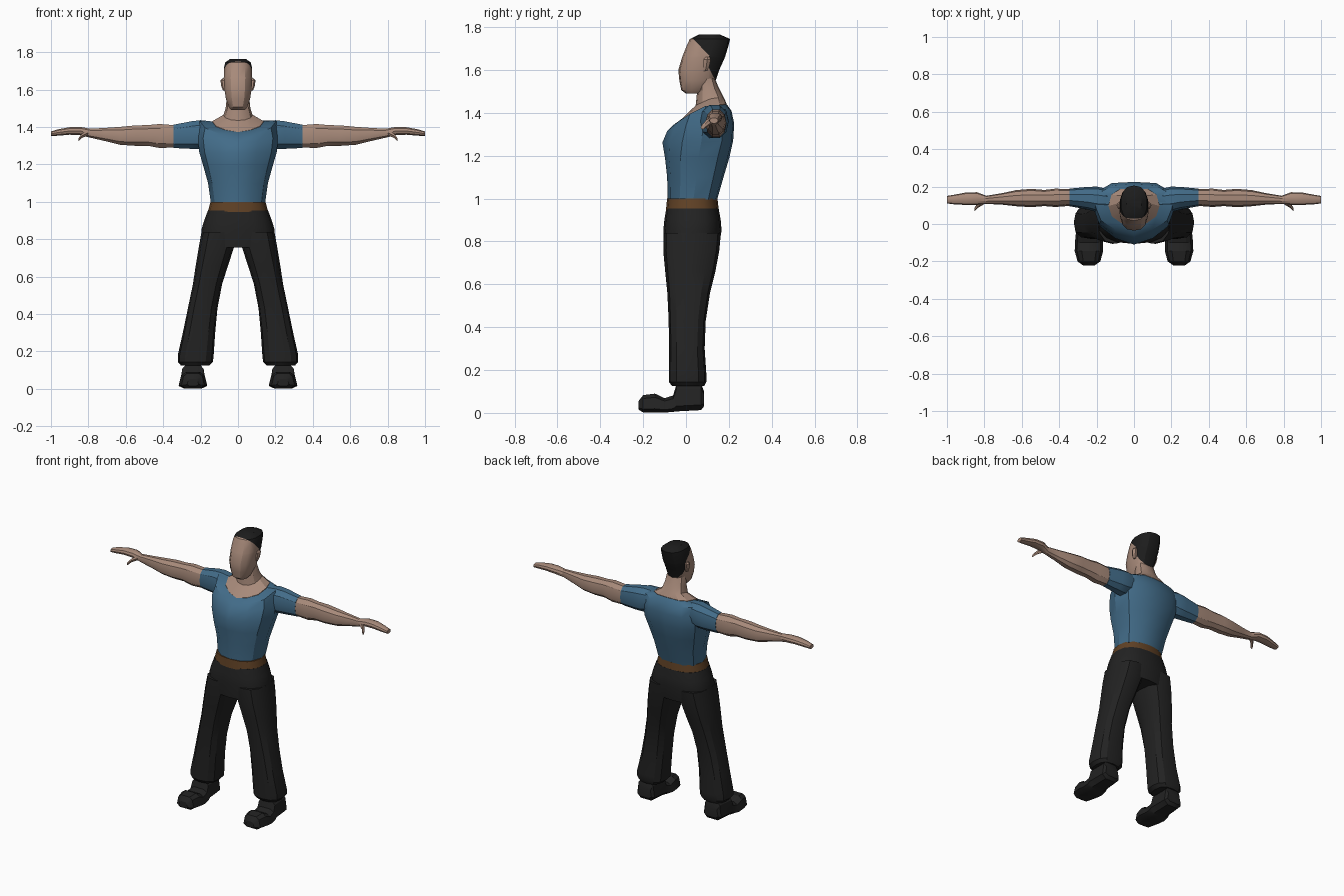
import bpy, bmesh, math
from mathutils import Vector

if "Cube" in bpy.data.objects:
    bpy.data.objects.remove(bpy.data.objects["Cube"])


def material(name, rgb):
    m = bpy.data.materials.new(name)
    m.diffuse_color = (*rgb, 1)
    m.use_nodes = True
    m.node_tree.nodes["Principled BSDF"].inputs["Base Color"].default_value = m.diffuse_color
    return m


SKIN = material("skin", (0.39, 0.255, 0.195))
SHIRT = material("blue_shirt", (0.055, 0.15, 0.25))
DARK = material("black_cloth", (0.016, 0.016, 0.016))
HAIR = material("black_hair", (0.012, 0.012, 0.012))
BELT = material("brown_belt", (0.115, 0.052, 0.018))


def unit_ring(n, e=2.0, turn=0.0):
    """Rounded-box cross-section in the -1..1 square."""
    pts = []
    for i in range(n):
        a = 2 * math.pi * (i + turn) / n
        c, s = math.cos(a), math.sin(a)
        pts.append((math.copysign(abs(c) ** (2 / e), c), math.copysign(abs(s) ** (2 / e), s)))
    return pts


def loft(name, rings, mat, cuts=(), rule=None, second=None):
    """Skin a list of point rings; optional cut planes and a colour rule."""
    bm = bmesh.new()
    vs = [[bm.verts.new(p) for p in r] for r in rings]
    n = len(rings[0])
    for a, b in zip(vs, vs[1:]):
        for i in range(n):
            j = (i + 1) % n
            bm.faces.new((a[i], a[j], b[j], b[i]))
    bm.faces.new(vs[0])
    bm.faces.new(vs[-1])
    bmesh.ops.recalc_face_normals(bm, faces=bm.faces)
    for co, no in cuts:
        bmesh.ops.bisect_plane(bm, geom=bm.verts[:] + bm.edges[:] + bm.faces[:],
                               plane_co=co, plane_no=no, dist=1e-4)
    if rule:
        for f in bm.faces:
            f.material_index = int(rule(f.calc_center_median()))
    me = bpy.data.meshes.new(name)
    bm.to_mesh(me)
    bm.free()
    me.materials.append(mat)
    if second:
        me.materials.append(second)
    ob = bpy.data.objects.new(name, me)
    bpy.context.collection.objects.link(ob)
    return ob


def level(z, x0, x1, y0, y1, shape):
    """Horizontal ring filling a box at height z."""
    return [((x0 + x1) / 2 + u * (x1 - x0) / 2, (y0 + y1) / 2 + v * (y1 - y0) / 2, z) for u, v in shape]


def body(z, w, yf, yb, half):
    """Symmetric ring from (width, depth) fractions; z = front, side, back heights."""
    def pt(s, u, t):
        h = z[0] + (z[1] - z[0]) * t * 2 if t < .5 else z[1] + (z[2] - z[1]) * (t * 2 - 1)
        return (s * u * w, yf + t * (yb - yf), h)
    return [pt(1, u, t) for u, t in half] + [pt(-1, u, t) for u, t in half[-2:0:-1]]


ROUND = [(0, 0), (.5, .06), (.86, .24), (1, .52), (.88, .82), (.5, .97), (0, 1)]
CHEST = [(0, 0), (.48, .1), (.86, .28), (1, .55), (.88, .84), (.55, .98), (0, 1)]

# Shirt torso, with a dipped collar
loft("shirt", [
    body((.995,) * 3, .145, -.085, .145, ROUND),
    body((1.1,) * 3, .16, -.088, .175, ROUND),
    body((1.19,) * 3, .185, -.098, .202, ROUND),
    body((1.262, 1.265, 1.27), .207, -.11, .22, CHEST),
    body((1.315, 1.36, 1.35), .217, -.088, .225, CHEST),
    body((1.345, 1.435, 1.41), .205, -.057, .212, CHEST),
    body((1.372, 1.425, 1.44), .14, -.02, .19, CHEST)], SHIRT)

# Neck and upper shoulders
loft("neck", [
    body((1.36, 1.415, 1.43), .135, -.018, .188, CHEST),
    body((1.373, 1.43, 1.442), .137, -.018, .19, CHEST),
    body((1.435, 1.465, 1.475), .078, .045, .175, ROUND),
    body((1.5, 1.5, 1.52), .066, .052, .152, ROUND),
    body((1.56,) * 3, .06, .055, .135, ROUND)], SKIN)


# Head, cut along the hairline
def is_hair(c):
    if c.z > 1.665:
        return c.y > .022 + (1.757 - c.z) * .97
    return c.y > max(.108, .108 + (1.607 - c.z) * .53)


HEAD = [(1.49, .036, 0, .07), (1.506, .05, -.022, .105), (1.55, .066, -.031, .138),
        (1.6, .074, -.036, .155), (1.66, .078, -.018, .182), (1.72, .076, .006, .2),
        (1.745, .07, .018, .206), (1.765, .042, .06, .16)]
loft("head", [level(z, -w, w, a, b, unit_ring(14, 2.4, .5)) for z, w, a, b in HEAD], SKIN,
     [(Vector((0, .022, 1.757)), Vector((0, 1, .97))), (Vector((0, .108, 1.6)), Vector((0, 1, 0))),
      (Vector((0, .108, 1.607)), Vector((0, 1, .53))), (Vector((0, 0, 1.665)), Vector((0, 0, 1)))],
     is_hair, HAIR)

# Belt and hips
loft("belt", [level(z, -w, w, a, b, unit_ring(16, 2.4)) for z, w, a, b in
              [(.945, .162, -.094, .153), (1.0, .147, -.088, .147)]], BELT)
loft("hips", [level(z, -w, w, a, b, unit_ring(16, 2.5)) for z, w, a, b in
              [(.755, .195, -.1, .15), (.85, .196, -.106, .166), (.9, .181, -.101, .162),
               (.955, .16, -.092, .152)]], DARK)

LEG = [(.84, .0, .195, -.105, .163), (.755, .022, .21, -.106, .155), (.66, .053, .226, -.097, .137),
       (.56, .085, .241, -.087, .112), (.43, .11, .268, -.081, .092), (.3, .122, .295, -.079, .087),
       (.18, .13, .322, -.08, .095), (.145, .134, .322, -.08, .095), (.125, .155, .305, -.065, .085)]
SHOE = [(.085, .05, .03, .1), (.07, .062, .01, .14), (-.045, .068, .004, .135), (-.06, .07, .003, .083),
        (-.1, .074, 0, .07), (-.145, .075, 0, .092), (-.2, .06, 0, .085), (-.222, .03, .015, .055)]
SLEEVE = [(.13, .125, .06, 1.37, .062), (.2, .132, .068, 1.36, .08), (.25, .138, .06, 1.357, .077),
          (.345, .142, .047, 1.35, .065)]
ARM = [(.33, .142, .044, 1.35, .062), (.42, .14, .049, 1.352, .067), (.48, .139, .043, 1.355, .058),
       (.55, .139, .049, 1.354, .057), (.63, .138, .043, 1.353, .05), (.71, .134, .03, 1.36, .037),
       (.79, .129, .022, 1.367, .025), (.84, .136, .034, 1.378, .023), (.9, .135, .033, 1.379, .021),
       (.96, .131, .026, 1.371, .018), (1.0, .13, .02, 1.364, .013)]
THUMB = [(.8, .125, .018, 1.37, .016), (.835, .1, .014, 1.353, .014), (.852, .078, .01, 1.333, .01)]


def tube(rings, s, shape):
    """Rings stacked along x for the arm on side s."""
    return [[(s * x, yc + u * hy, zc + v * hz) for u, v in shape] for x, yc, hy, zc, hz in rings]


# Paired parts
for s, side in ((1, "left"), (-1, "right")):
    loft(side + "_trouser_leg", [level(z, s * a, s * b, c, d, unit_ring(12, 2.6)) for z, a, b, c, d in LEG], DARK)
    loft(side + "_shoe", [[(s * .241 + u * w * (1.06 if v < 0 else .88), y, (z0 + z1) / 2 + v * (z1 - z0) / 2)
                           for u, v in unit_ring(8, 3.5, .5)] for y, w, z0, z1 in SHOE], DARK)
    loft(side + "_sleeve", tube(SLEEVE, s, unit_ring(10, 2.2)), SHIRT)
    loft(side + "_arm_and_hand", tube(ARM, s, unit_ring(10, 2.2)), SKIN)
    loft(side + "_thumb", tube(THUMB, s, unit_ring(6)), SKIN)
    loft(side + "_ear", [level(z, s * .06, s * x, a, b, unit_ring(6)) for z, x, a, b in
                         [(1.595, .08, .08, .1), (1.62, .09, .078, .112), (1.65, .094, .08, .118),
                          (1.66, .085, .09, .112)]], SKIN)

# Smooth surfaces with kept creases
for ob in bpy.context.collection.objects:
    ob.select_set(True)
    bpy.context.view_layer.objects.active = ob
bpy.ops.object.shade_smooth_by_angle(angle=math.radians(30))
